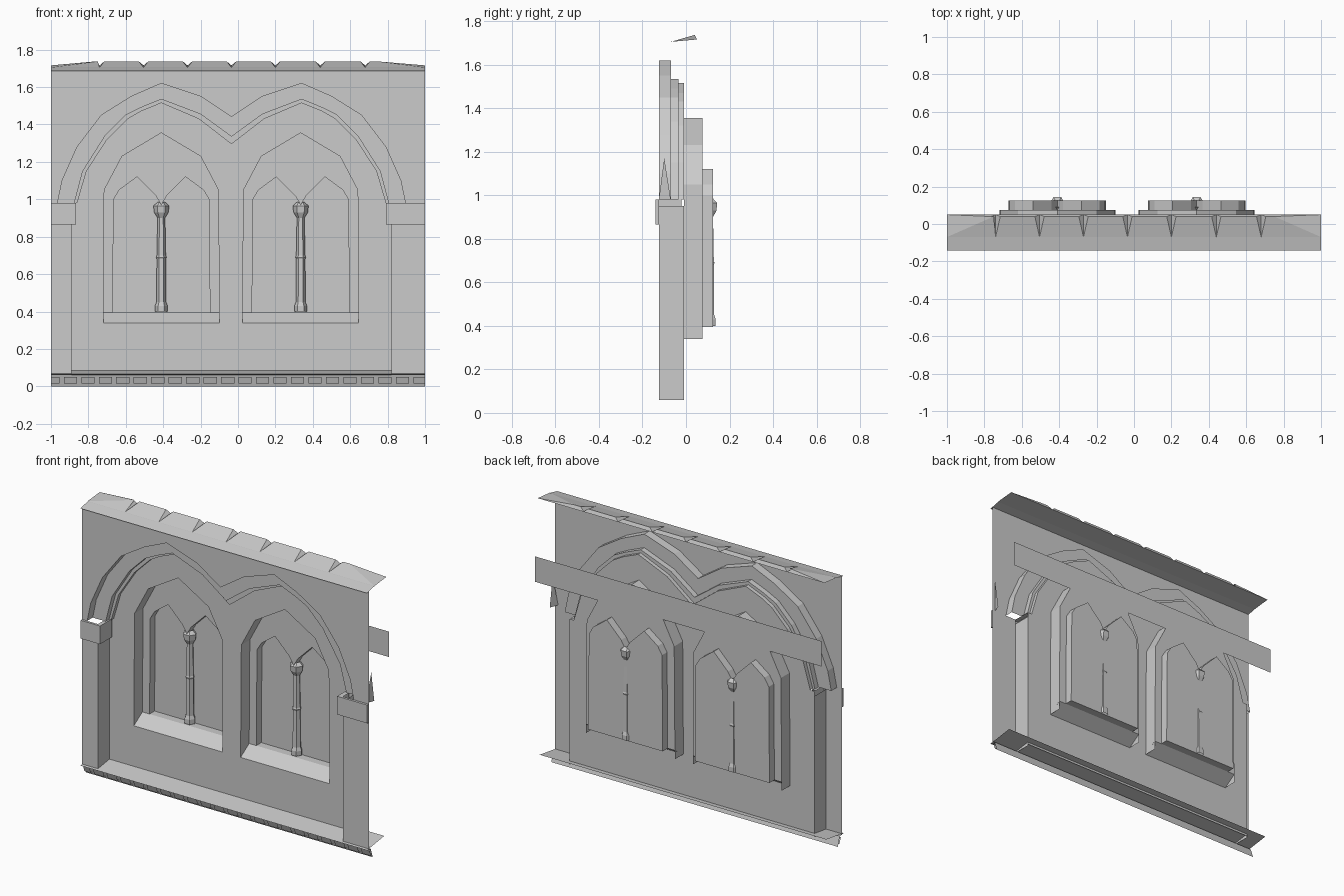
import bpy, bmesh, math
from mathutils import Vector
from mathutils.geometry import tessellate_polygon

if "Cube" in bpy.data.objects:
    bpy.data.objects.remove(bpy.data.objects["Cube"])

CX = -0.035          # axis of the twin arch


def make(name, verts, faces):
    me = bpy.data.meshes.new(name)
    me.from_pydata([tuple(v) for v in verts], [], faces)
    me.update()
    ob = bpy.data.objects.new(name, me)
    bpy.context.collection.objects.link(ob)
    return ob


def panel(name, y, outline, *holes):
    """Flat sheet in the xz plane, with optional holes."""
    loops = [[Vector((x, z, 0)) for x, z in lp] for lp in (outline, *holes)]
    pts = [p for lp in loops for p in lp]
    ob = make(name, [(p.x, y, p.y) for p in pts], tessellate_polygon(loops))
    bm = bmesh.new()
    bm.from_mesh(ob.data)
    bmesh.ops.recalc_face_normals(bm, faces=bm.faces)
    bmesh.ops.dissolve_limit(bm, angle_limit=0.01, verts=bm.verts, edges=bm.edges)
    bm.to_mesh(ob.data)
    bm.free()
    return ob


def reveal(name, path, y0, y1):
    """Polyline in xz pulled back from y0 to y1."""
    n = len(path)
    v = [(x, y0, z) for x, z in path] + [(x, y1, z) for x, z in path]
    return make(name, v, [(i, i + 1, n + i + 1, n + i) for i in range(n - 1)])


def sweep_x(name, profile, x0=-1.0, x1=1.0):
    """Polyline in yz stretched along x."""
    n = len(profile)
    v = [(x0, y, z) for y, z in profile] + [(x1, y, z) for y, z in profile]
    return make(name, v, [(i, i + 1, n + i + 1, n + i) for i in range(n - 1)])


def mirrored(left):
    """Left half of the arch plus its reflection about CX."""
    return left + [(2 * CX - x, z) for x, z in reversed(left[:-1])]


# twin arch lines, from the outside in
outer = mirrored([(-.965, .98), (-.94, 1.10), (-.86, 1.28), (-.73, 1.45), (-.57, 1.55),
                  (-.41, 1.62), (-.20, 1.55), (CX, 1.44)])
middle = mirrored([(-.875, .98), (-.83, 1.15), (-.71, 1.34), (-.60, 1.45), (-.52, 1.49),
                   (-.41, 1.535), (-.20, 1.455), (CX, 1.335)])
inner = mirrored([(-.86, .98), (-.81, 1.15), (-.70, 1.32), (-.59, 1.43), (-.52, 1.47),
                  (-.41, 1.515), (-.21, 1.43), (CX, 1.295)])

# front wall with the pilasters
panel("front_wall", -.125, [(-1, .06), (-.89, .06), (-.89, .98)] + outer +
      [(.82, .98), (.82, .06), (1, .06), (1, 1.69), (-1, 1.69)])

# stepped arch mouldings
reveal("outer_arch_reveal", outer, -.125, -.07)
panel("outer_arch_face", -.07, outer + middle[::-1])
reveal("middle_arch_reveal", middle, -.07, -.035)
panel("inner_arch_face", -.035, middle + inner[::-1])
reveal("inner_arch_reveal", inner, -.035, -.01)

# pilaster sides and imposts (front plate, inner side and top shelf)
for side, px, xo, xi in (("left", -.89, -1, -.865), ("right", .82, 1, .79)):
    reveal(side + "_pilaster_side", [(px, .06), (px, .95)], -.125, -.01)
    panel(side + "_impost_front", -.14, [(xo, .865), (xi, .865), (xi, .98), (xo, .98)])
    reveal(side + "_impost_side", [(px, .865), (xi, .865), (xi, .98), (px, .98)], -.14, -.02)
    reveal(side + "_impost_edges", [(px, .865), (xo, .865), (xo, .98), (px, .98)], -.14, -.125)
make("arch_end_sliver", [(.98, -.125, .98), (1, -.07, .98), (1, -.10, 1.17)], [(0, 1, 2)])

# windows
holes = []
for side, c in (("left", CX - .375), ("right", CX + .37)):
    def at(pts):
        return [(c + x, z) for x, z in pts]
    head = [(-.305, 1.05), (-.21, 1.23), (0, 1.355), (.21, 1.23), (.305, 1.05)]
    opening = at([(-.31, .34)] + head + [(.31, .34)])
    holes.append(opening)
    reveal(side + "_window_jamb", opening, -.01, .075)
    lancet = at([(-.26, .395), (-.255, 1.0), (-.225, 1.05), (-.13, 1.12), (-.03, 1.02),
                 (0, .97), (.03, 1.02), (.13, 1.12), (.225, 1.05), (.255, 1.0), (.26, .395)])
    panel(side + "_tracery_face", .075, at([(-.31, .395), (-.305, 1.05), (-.225, 1.205),
                                           (.225, 1.205), (.305, 1.05), (.31, .395)]) + lancet[::-1])
    reveal(side + "_lancet_reveal", lancet, .075, .125)
    panel(side + "_window_pane", .125, lancet)
    sweep_x(side + "_sill", [(-.01, .34), (.075, .395)], c - .31, c + .31)
    sweep_x(side + "_lancet_sill", [(.075, .395), (.125, .395)], c - .26, c + .26)

    # six-sided mullion and capital, reaching through the pane
    prof = [(.034, .40), (.034, .43), (.026, .45), (.024, .68), (.028, .69), (.024, .70),
            (.02, .90), (.038, .93), (.042, .965), (.02, .985)]
    v = [(c + r * math.cos(k * math.pi / 3), .107 + r * math.sin(k * math.pi / 3), z)
         for r, z in prof for k in range(6)]
    f = [(6 * i + k, 6 * i + (k + 1) % 6, 6 * i + 6 + (k + 1) % 6, 6 * i + 6 + k)
         for i in range(len(prof) - 1) for k in range(6)]
    make(side + "_mullion", v, f)

# recessed wall and the strip behind the window heads
panel("recessed_wall", -.01, [(-.89, .07), (-.89, .98)] + inner + [(.82, .98), (.82, .07)], *holes)
panel("rear_strip", .078, [(-1, 1.2), (1, 1.2), (1, 1.36), (-1, 1.36)])

# bottom ledge, skirt and brick row
sweep_x("base_ledge", [(-.143, .065), (.03, .09)])
sweep_x("base_ledge_underside", [(-.143, .065), (-.105, .06)])
sweep_x("base_skirt", [(-.105, .06), (-.085, 0)])
for i in range(22):
    x0, x1 = max(-1.025 + i * .0935, -1), min(-.955 + i * .0935, 1)
    if x1 > x0:
        sweep_x("base_brick", [(-.103, .05), (-.115, .05), (-.102, .014), (-.09, .014)], x0, x1)

# top cornice
sweep_x("cornice", [(-.143, 1.687), (-.07, 1.703), (.05, 1.716)])
sweep_x("cornice_underside", [(-.143, 1.687), (-.125, 1.69)])

# row of roof tiles split by V notches
cuts = [-1, -.74, -.505, -.27, -.035, .2, .44, .68, 1]
for a, b in zip(cuts, cuts[1:]):
    ra = .25 if a == -1 else .025
    rb = .25 if b == 1 else .025
    v = [(a, -.07, 1.705), (b, -.07, 1.705), (b - rb, .04, 1.737), (a + ra, .04, 1.737),
         (a, .05, 1.716), (b, .05, 1.716)]
    make("cornice_tile", v, [(0, 1, 2, 3), (0, 3, 4), (1, 5, 2), (3, 2, 5, 4)])
